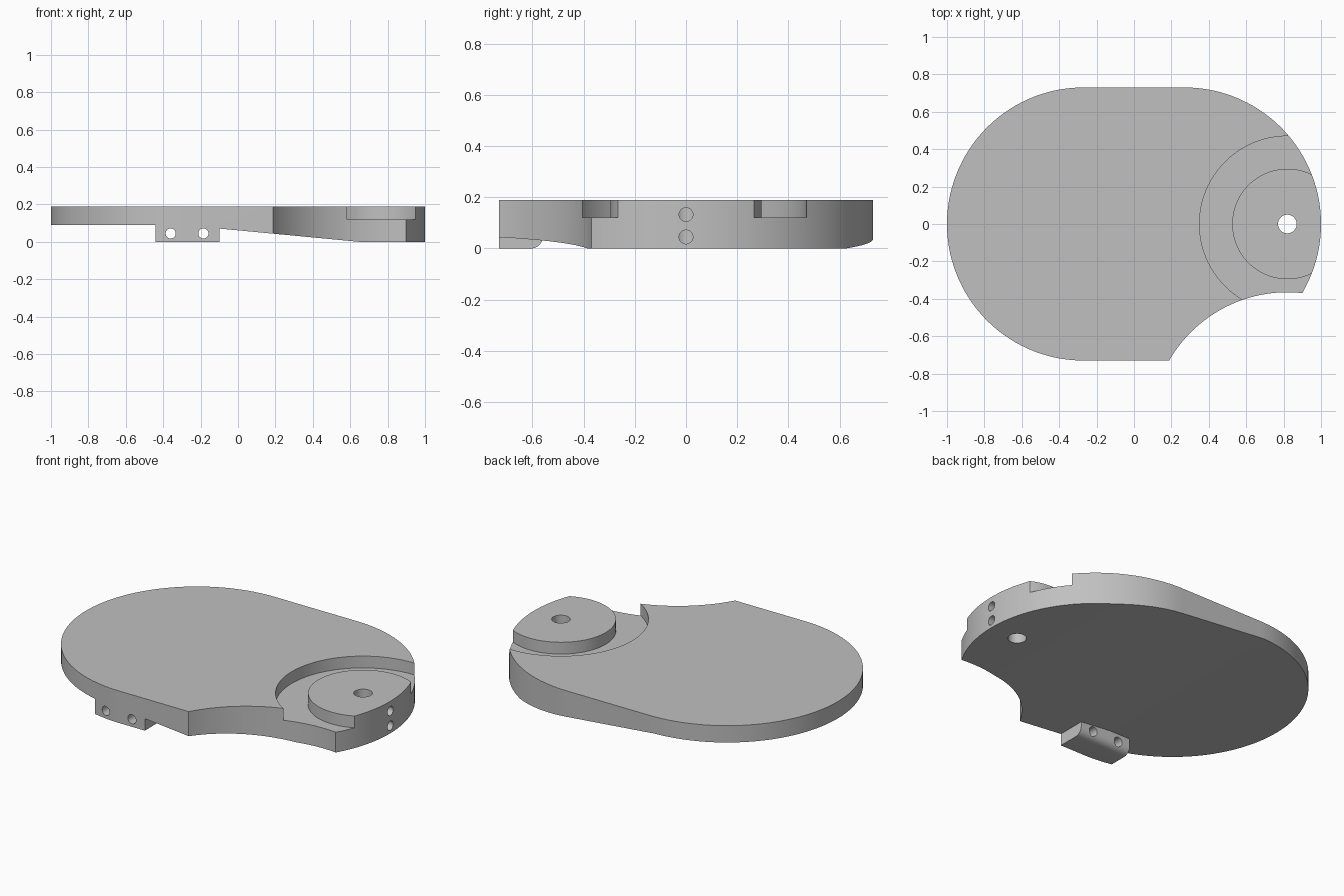
import bpy, bmesh
from math import cos, sin, pi, radians
from mathutils import Matrix, Vector

cube = bpy.data.objects.get("Cube")
if cube:
    bpy.data.objects.remove(cube, do_unlink=True)

TOP = 0.19            # plate height
END_R, END_X = 0.73, 0.27   # rounded ends
PIVOT = (0.82, 0.0)   # boss centre

grey = bpy.data.materials.new("plain_grey")
grey.use_nodes = True
grey.diffuse_color = (0.53, 0.53, 0.53, 1)
grey.node_tree.nodes["Principled BSDF"].inputs["Base Color"].default_value = (0.53, 0.53, 0.53, 1)


def arc(cx, cy, r, start, end, n):
    """Points along an arc, angles in degrees."""
    angles = [radians(start + (end - start) * i / n) for i in range(n + 1)]
    return [(cx + r * cos(a), cy + r * sin(a)) for a in angles]


def circle(cx, cy, r, n=96):
    return arc(cx, cy, r, 0, 360, n)[:-1]


def prism(name, profile, low, high, axis="Z"):
    """Extrude a profile along an axis; the profile holds the other two coordinates."""
    place = {"X": lambda a, b, t: (t, a, b),
             "Y": lambda a, b, t: (a, t, b),
             "Z": lambda a, b, t: (a, b, t)}[axis]
    bm = bmesh.new()
    face = bm.faces.new([bm.verts.new(place(a, b, low)) for a, b in profile])
    grown = bmesh.ops.extrude_face_region(bm, geom=[face])
    moved = [v for v in grown["geom"] if isinstance(v, bmesh.types.BMVert)]
    bmesh.ops.translate(bm, verts=moved, vec=place(0, 0, high - low))
    bmesh.ops.recalc_face_normals(bm, faces=bm.faces)
    mesh = bpy.data.meshes.new(name)
    bm.to_mesh(mesh)
    bm.free()
    mesh.materials.append(grey)
    obj = bpy.data.objects.new(name, mesh)
    bpy.context.collection.objects.link(obj)
    return obj


def cut(target, cutter):
    """Subtract the cutter and remove it."""
    mod = target.modifiers.new("cut", "BOOLEAN")
    mod.operation, mod.solver, mod.object = "DIFFERENCE", "EXACT", cutter
    bpy.context.view_layer.objects.active = target
    bpy.ops.object.modifier_apply(modifier=mod.name)
    bpy.data.objects.remove(cutter, do_unlink=True)


# Plate with two round ends
outline = arc(END_X, 0, END_R, -90, 90, 72) + arc(-END_X, 0, END_R, 90, 270, 72)
plate = prism("base_plate", outline, 0, TOP)

# Sloped underside, sparing the drilled front tab with its rounded inner edge
underside = prism("underside_cutter",
                  [(-1.2, -0.1), (1.706, -0.1), (-0.3, 0.09), (-1.2, 0.09)], -1, 1, "Y")
tab_profile = ([(-1.2, 0.2), (-1.2, -0.2), (-0.605, -0.2)]
               + arc(-0.605, 0.045, 0.045, -90, 0, 12) + [(-0.56, 0.2)])
cut(underside, prism("tab_space", tab_profile, -0.44, -0.10, "X"))
cut(plate, underside)

# Curved bite at the front left corner
cut(plate, prism("bite_cutter", circle(PIVOT[0], -1.095, 0.73, 160), -0.5, 0.5))

# Ring recess around the boss
ring = prism("ring_cutter", circle(*PIVOT, 0.47), 0.12, 0.4)
cut(ring, prism("boss_space", circle(*PIVOT, 0.295), 0, 0.5))
cut(plate, ring)

# Pivot hole, side holes and tab holes
cut(plate, prism("pivot_hole", circle(*PIVOT, 0.05, 48), -0.5, 0.5))
for z in (0.045, 0.132):
    cut(plate, prism("side_hole", circle(0, z, 0.027, 32), 0.82, 1.2, "X"))
for x in (-0.36, -0.185):
    cut(plate, prism("tab_hole", circle(x, 0.045, 0.027, 32), -1, -0.4, "Y"))

# Smooth curved walls, crisp edges
bpy.ops.object.select_all(action="DESELECT")
plate.select_set(True)
bpy.context.view_layer.objects.active = plate
bpy.ops.object.shade_smooth_by_angle(angle=radians(30))
